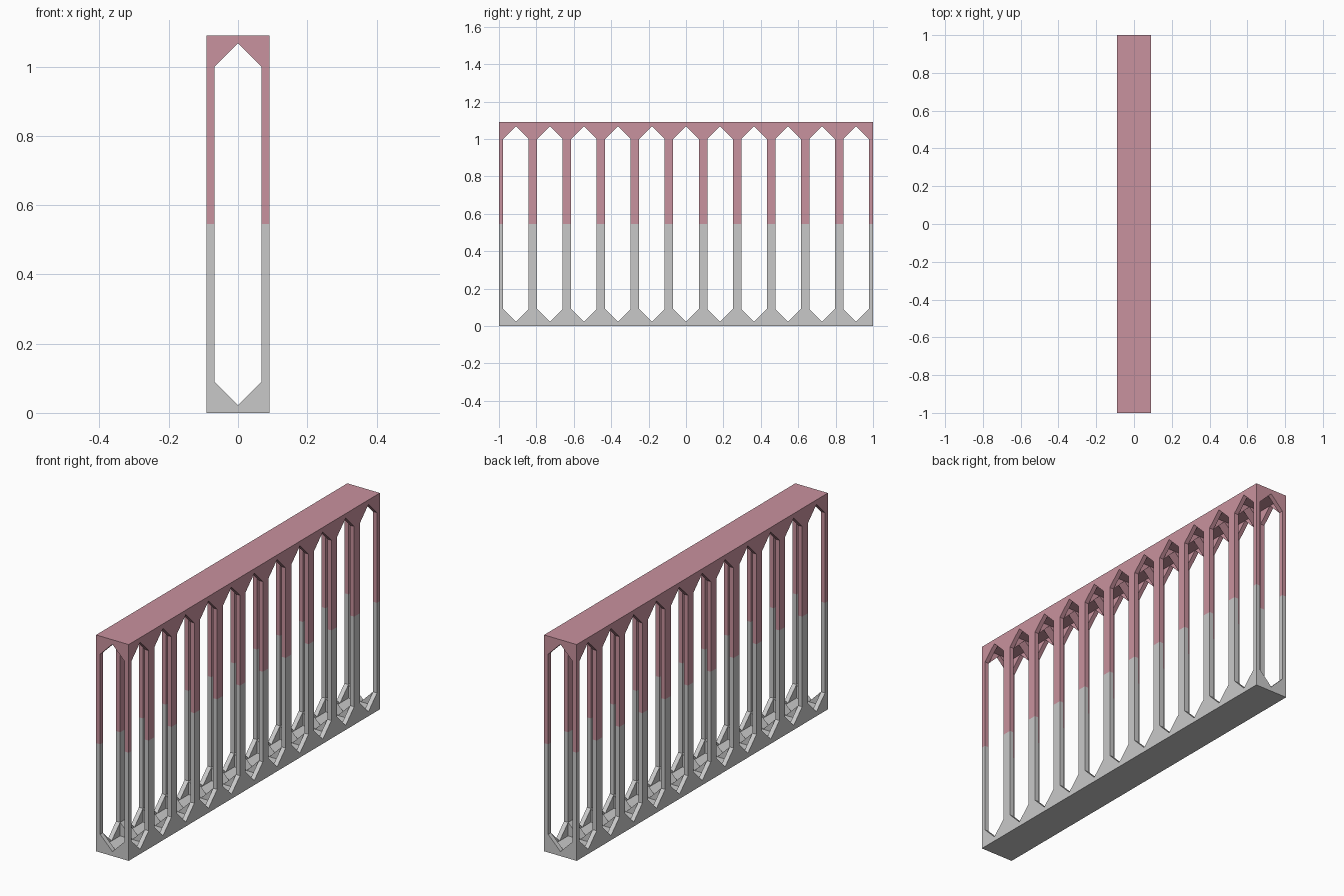
import bpy, bmesh
from mathutils import Vector

if "Cube" in bpy.data.objects:
    bpy.data.objects.remove(bpy.data.objects["Cube"])

CELLS = 11
A = 1.0 / CELLS        # half width of one square cell
B = A * 0.75           # half width of opening and hollow inside
T = A - B              # plate thickness
H = 1.09               # total height
ZS, ZM = T + B, H / 2  # spring line of the points, colour change height


def material(name, rgb):
    m = bpy.data.materials.new(name)
    m.diffuse_color = (*rgb, 1)
    m.use_nodes = True
    m.node_tree.nodes["Principled BSDF"].inputs["Base Color"].default_value = m.diffuse_color
    return m


def wedge(outer):
    """One eighth-plan, lower-half piece of a cell; opening faces +x."""
    faces = [
        [(B, 0, T), (B, B, T), (B, B, ZS)],                # inner gusset face
        [(B, 0, T), (A, 0, T), (A, B, ZS), (B, B, ZS)],    # sloped reveal
        [(B, B, ZS), (A, B, ZS), (A, B, ZM), (B, B, ZM)],  # post reveal
        [(0, 0, T), (B, 0, T), (B, B, T)],                 # inner floor
        [(0, 0, 0), (A, 0, 0), (A, A, 0)],                 # underside
    ]
    if outer:                                              # outside face
        faces.append([(A, 0, 0), (A, A, 0), (A, B, ZS), (A, 0, T)])
        faces.append([(A, A, 0), (A, A, ZM), (A, B, ZM), (A, B, ZS)])
    return faces


bm = bmesh.new()
for i in range(CELLS):
    cy = -1 + A * (2 * i + 1)
    for swap in (False, True):
        for sx in (-1, 1):
            for sy in (-1, 1):
                # across the row, only the two ends have an outside face
                at_end = (i == 0 and sy < 0) or (i == CELLS - 1 and sy > 0)
                for face in wedge(not swap or at_end):
                    for top in (False, True):
                        pts = []
                        for x, y, z in face:
                            if swap:
                                x, y = y, x
                            pts.append(Vector((sx * x, cy + sy * y, H - z if top else z)))
                        f = bm.faces.new([bm.verts.new(p) for p in pts])
                        f.material_index = 1 if top else 0

bmesh.ops.remove_doubles(bm, verts=bm.verts, dist=1e-5)
bmesh.ops.recalc_face_normals(bm, faces=bm.faces)
mesh = bpy.data.meshes.new("railing_frame")
bm.to_mesh(mesh)
bm.free()
mesh.materials.append(material("light grey", (0.584, 0.584, 0.584)))
mesh.materials.append(material("dusty rose", (0.584, 0.287, 0.342)))
bpy.context.collection.objects.link(bpy.data.objects.new("railing_frame", mesh))
